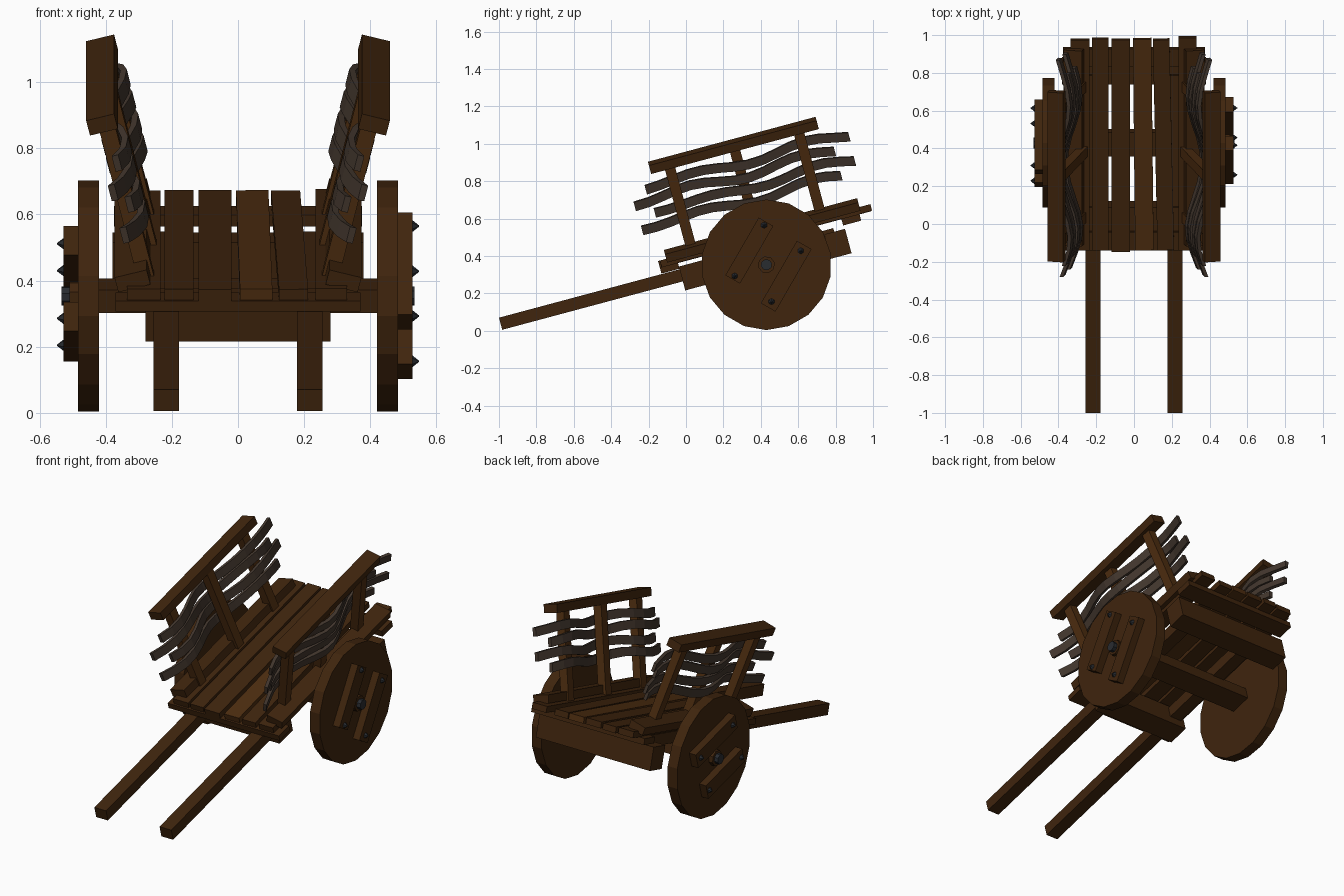
import bpy, bmesh, math, random
from mathutils import Matrix, Vector

if "Cube" in bpy.data.objects:
    bpy.data.objects.remove(bpy.data.objects["Cube"])

random.seed(4)
R = math.radians


def T(x, y, z):
    return Matrix.Translation((x, y, z))


def mat(name, c):
    m = bpy.data.materials.new(name)
    m.diffuse_color = (*c, 1)
    m.use_nodes = True
    m.node_tree.nodes["Principled BSDF"].inputs["Base Color"].default_value = m.diffuse_color
    return m


WOOD = mat("dark_wood", (0.050, 0.018, 0.004))
WARM = mat("warm_wood", (0.075, 0.026, 0.005))
GREY = mat("weathered_wood", (0.056, 0.038, 0.027))
IRON = mat("iron", (0.022, 0.025, 0.030))


def finish(name, bm, m, matrix):
    bm.transform(matrix)
    bmesh.ops.recalc_face_normals(bm, faces=bm.faces)
    me = bpy.data.meshes.new(name)
    bm.to_mesh(me)
    bm.free()
    me.materials.append(m)
    ob = bpy.data.objects.new(name, me)
    bpy.context.collection.objects.link(ob)
    return ob


def box(name, xs, ys, zs, matrix, m=WOOD):
    """Box given by its (min, max) ranges in the frame of matrix."""
    bm = bmesh.new()
    bmesh.ops.create_cube(bm, size=1)
    size = [r[1] - r[0] for r in (xs, ys, zs)]
    mid = [(r[1] + r[0]) / 2 for r in (xs, ys, zs)]
    return finish(name, bm, m, matrix @ T(*mid) @ Matrix.Diagonal((*size, 1)))


def disc(name, r1, r2, depth, sides, matrix, m):
    """Cylinder or cone along the local x axis."""
    bm = bmesh.new()
    bmesh.ops.create_cone(bm, cap_ends=True, segments=sides, radius1=r1, radius2=r2, depth=depth)
    return finish(name, bm, m, matrix @ Matrix.Rotation(R(90), 4, 'Y'))


def wavy_slat(name, u0, u1, w, phase, matrix):
    """Bent board woven inside the end posts and outside the middle post."""
    bm = bmesh.new()
    prev = None
    n = 14
    for i in range(n + 1):
        t = i / n
        u = u0 + (u1 - u0) * t
        v = -.042 * math.cos(2 * math.pi * (u - .04) / .72)
        h = w + .013 * math.sin(t * 4 * math.pi + phase)
        ring = [bm.verts.new((v + a, u, h + b)) for a, b in
                ((-.010, -.025), (.010, -.025), (.010, .025), (-.010, .025))]
        if prev:
            for k in range(4):
                j = (k + 1) % 4
                bm.faces.new((prev[k], prev[j], ring[j], ring[k]))
        if i in (0, n):
            bm.faces.new(ring)
        prev = ring
    return finish(name, bm, GREY, matrix)


# tilted frame of the cart: y runs up the slope, z is normal to the bed
F = T(0, 0, .395) @ Matrix.Rotation(R(15), 4, 'X')

# bed planks: x range, y range, yaw
planks = [(-.335, -.235, -.14, 1.012, 0), (-.222, -.135, -.14, 1.018, 0),
          (-.12, -.02, -.15, 1.013, 0), (0, .098, -.14, 1.015, .6),
          (.112, .2, -.14, 1.012, 1.2), (.235, .33, -.14, 1.025, 0)]
for i, (x0, x1, y0, y1, yaw) in enumerate(planks):
    turn = T((x0 + x1) / 2, .43, random.uniform(-.003, .003)) @ Matrix.Rotation(R(yaw), 4, 'Z')
    h = (x1 - x0) / 2
    box(f"bed_plank_{i + 1}", (-h, h), (y0 - .43, y1 - .43), (-.018, .018),
        F @ turn, WARM if i == 3 else WOOD)

# cross members below the bed
box("front_cross_slat", (-.37, .37), (-.15, -.05), (-.052, -.018), F)
box("rear_cross_slat", (-.375, .375), (.855, .955), (-.055, -.018), F)
box("front_beam", (-.28, .28), (-.05, .08), (-.172, -.04), F)
box("rear_beam", (-.38, .38), (.745, .86), (-.21, -.075), F)
box("axle", (-.42, .42), (-.065, .065), (-.038, .035),
    T(0, .43, .355) @ Matrix.Rotation(R(15), 4, 'X'))

for s, side in ((1, "right"), (-1, "left")):
    # pulling shaft
    box(f"{side}_shaft", (s * .217 - .039, s * .217 + .039), (-1.05, .80), (-.122, -.055), F)

    # side rack, leaning outwards
    L = F @ T(s * .275, 0, 0) @ Matrix.Rotation(R(14 * s), 4, 'Y')
    S = L @ Matrix.Diagonal((s, 1, 1, 1))
    box(f"{side}_sill", (-.015, .085), (-.105, .965), (.018, .065), S)
    for i, (u, v) in enumerate(((.04, 0), (.40, -.008), (.755, 0))):
        box(f"{side}_post_{i + 1}", (v - .024, v + .026), (u - .028, u + .028), (-.01, .51), S, WARM)
    box(f"{side}_top_rail", (-.035, .052), (-.065, .863), (.504, .552), S)
    for i, (u0, u1, w) in enumerate(((-.19, .915, .212), (-.10, 1.005, .282),
                                     (-.195, .915, .356), (-.115, 1.01, .424))):
        wavy_slat(f"{side}_wavy_slat_{i + 1}", u0, u1, w, 3.4 + .25 * i, S)

    # wheel with two battens, bolts and hub
    C = T(s * .452, .43, .353)
    W = C @ Matrix.Rotation(R(-30 if s > 0 else 75), 4, 'X') @ Matrix.Diagonal((s, 1, 1, 1))
    disc(f"{side}_wheel", .349, .349, .064, 18, C @ Matrix.Rotation(R(10), 4, 'X'), WOOD)
    for i, (off, shift, half) in enumerate(((-.117, .02, .178), (.122, 0, .193))):
        box(f"{side}_wheel_batten_{i + 1}", (.03, .076), (off - .045, off + .045),
            (shift - half, shift + half), W)
        for j in (-1, 1):
            disc(f"{side}_batten_bolt_{i + 1}_{j + 2}", .018, .002, .02, 6,
                 W @ T(.085, off, shift + j * .157), IRON)
    disc(f"{side}_hub_washer", .046, .046, .03, 8, W @ T(.042, 0, 0), WOOD)
    disc(f"{side}_hub_nut", .03, .03, .05, 8, W @ T(.056, 0, 0), IRON)
